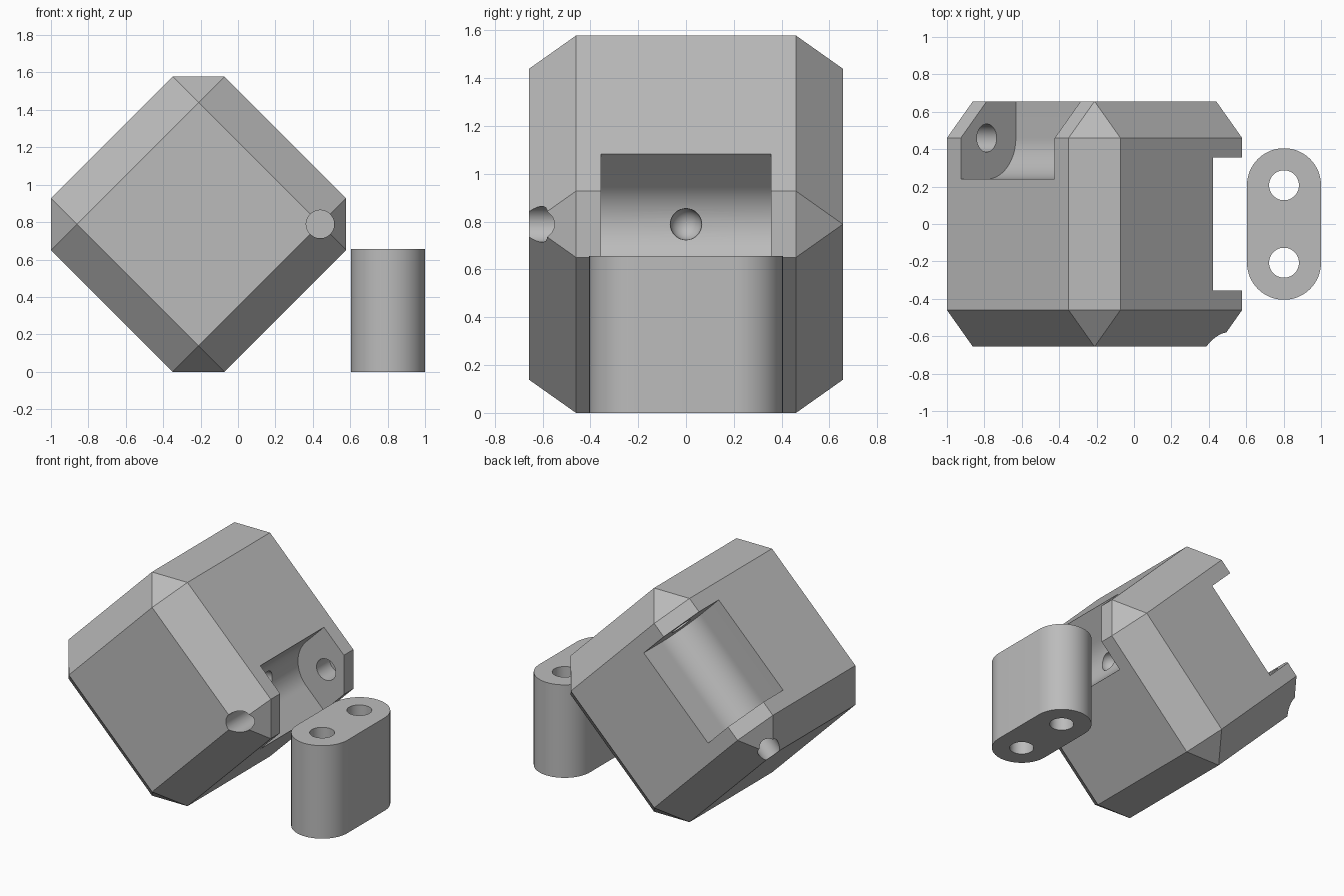
import bpy, bmesh, math
from itertools import product
from mathutils import Matrix, Vector

cube = bpy.data.objects.get("Cube")
if cube:
    bpy.data.objects.remove(cube, do_unlink=True)

HALF, FLAT = 0.656, 0.46            # block half size and half width of its flat faces
CENTRE = Vector((-0.211, 0, 0.789))
SLOT_R, PIN_R, SLOT_HALF = 0.22, 0.075, 0.355

grey = bpy.data.materials.new("plain_grey")
grey.use_nodes = True
grey.diffuse_color = (0.5, 0.5, 0.5, 1)
grey.node_tree.nodes["Principled BSDF"].inputs["Base Color"].default_value = (0.5, 0.5, 0.5, 1)


def finish(name, bm, matrix=Matrix()):
    bmesh.ops.recalc_face_normals(bm, faces=bm.faces)
    mesh = bpy.data.meshes.new(name)
    bm.to_mesh(mesh)
    bm.free()
    mesh.transform(matrix)
    mesh.materials.append(grey)
    obj = bpy.data.objects.new(name, mesh)
    bpy.context.collection.objects.link(obj)
    return obj


def prism(name, outline, low, high, matrix=Matrix()):
    bm = bmesh.new()
    face = bm.faces.new([bm.verts.new((x, y, low)) for x, y in outline])
    new = bmesh.ops.extrude_face_region(bm, geom=[face])["geom"]
    bmesh.ops.translate(bm, vec=(0, 0, high - low),
                        verts=[v for v in new if isinstance(v, bmesh.types.BMVert)])
    return finish(name, bm, matrix)


def arc(cx, cy, radius, start, end, steps):
    angles = [math.radians(start + (end - start) * i / steps) for i in range(steps + 1)]
    return [(cx + radius * math.cos(a), cy + radius * math.sin(a)) for a in angles]


def circle(cx, cy, radius):
    return arc(cx, cy, radius, 0, 360, 48)[:-1]


def cut(target, cutters):
    bpy.context.view_layer.objects.active = target
    for cutter in cutters:
        mod = target.modifiers.new("cut", 'BOOLEAN')
        mod.operation, mod.solver, mod.object = 'DIFFERENCE', 'EXACT', cutter
        bpy.ops.object.modifier_apply(modifier=mod.name)
        bpy.data.objects.remove(cutter, do_unlink=True)


def smooth(obj):
    bpy.ops.object.select_all(action='DESELECT')
    obj.select_set(True)
    bpy.context.view_layer.objects.active = obj
    bpy.ops.object.shade_smooth_by_angle(angle=math.radians(25))


# Block: chamfered cube standing on one edge
bm = bmesh.new()
for signs in product((-1, 1), repeat=3):
    for axis in range(3):
        bm.verts.new([s * (HALF if i == axis else FLAT) for i, s in enumerate(signs)])
bmesh.ops.convex_hull(bm, input=bm.verts)
bmesh.ops.dissolve_limit(bm, angle_limit=0.02, verts=bm.verts, edges=bm.edges)
block = finish("chamfered_block", bm,
               Matrix.Translation(CENTRE) @ Matrix.Rotation(math.radians(45), 4, 'Y'))

# Two hinge slots, each on a chamfered edge, with a blind pin hole along it
slot_outline = arc(FLAT, FLAT, SLOT_R, 180, 270, 24) + [(1, FLAT - SLOT_R), (1, 1), (FLAT - SLOT_R, 1)]
for p, q in (((1, 0, 1), (1, 0, -1)), ((0, 1, 0), (-1, 0, 1))):
    p, q = Vector(p).normalized(), Vector(q).normalized()
    frame = Matrix.Translation(CENTRE) @ Matrix((p, q, p.cross(q))).transposed().to_4x4()
    cut(block, [prism("slot_cutter", slot_outline, -SLOT_HALF, SLOT_HALF, frame),
                prism("pin_cutter", circle(FLAT, FLAT, PIN_R), -0.9, 0.5, frame)])

# Round dimple in the floor of the side slot
bm = bmesh.new()
bmesh.ops.create_uvsphere(bm, u_segments=32, v_segments=16, radius=0.066)
dimple_x = CENTRE.x + FLAT * math.sqrt(2) - SLOT_R
cut(block, [finish("dimple_cutter", bm, Matrix.Translation((dimple_x, 0, CENTRE.z)))])
smooth(block)

# Separate link with rounded ends and two pin holes
LINK_X, LINK_Y, LINK_R, LINK_H = 0.802, 0.207, 0.198, 0.656
link = prism("hinge_link", arc(LINK_X, LINK_Y, LINK_R, 0, 180, 32)
             + arc(LINK_X, -LINK_Y, LINK_R, 180, 360, 32), 0, LINK_H)
cut(link, [prism("link_hole_cutter", circle(LINK_X, s * LINK_Y, 0.08), -0.1, LINK_H + 0.1)
           for s in (-1, 1)])
smooth(link)
